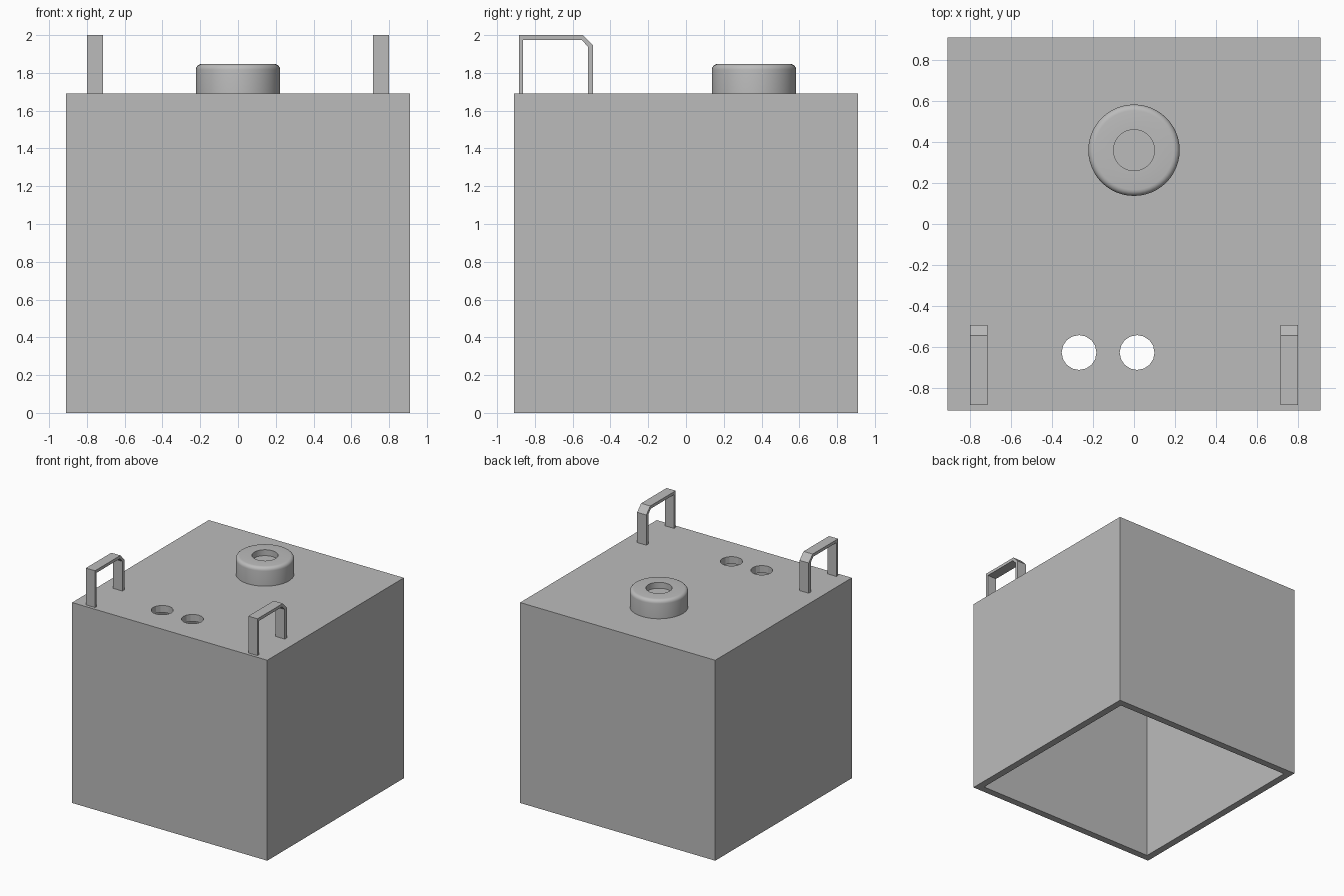
import bpy
import bmesh
import math

cube = bpy.data.objects.get("Cube")
if cube:
    bpy.data.objects.remove(cube, do_unlink=True)

GREY = (0.5, 0.5, 0.5, 1.0)
grey = bpy.data.materials.new("plain grey")
grey.use_nodes = True
grey.diffuse_color = GREY
grey.node_tree.nodes["Principled BSDF"].inputs["Base Color"].default_value = GREY

HALF, TOP, WALL = 0.91, 1.69, 0.06


def finish(name, bm):
    bmesh.ops.recalc_face_normals(bm, faces=bm.faces)
    mesh = bpy.data.meshes.new(name)
    bm.to_mesh(mesh)
    bm.free()
    mesh.materials.append(grey)
    obj = bpy.data.objects.new(name, mesh)
    bpy.context.collection.objects.link(obj)
    return obj


def box(name, half, z0, z1):
    bm = bmesh.new()
    bmesh.ops.create_cube(bm, size=1)
    bmesh.ops.scale(bm, vec=(2 * half, 2 * half, z1 - z0), verts=bm.verts)
    bmesh.ops.translate(bm, vec=(0, 0, (z0 + z1) / 2), verts=bm.verts)
    return finish(name, bm)


def cylinder(name, radius, z0, z1, x, y, sides):
    bm = bmesh.new()
    bmesh.ops.create_cone(bm, cap_ends=True, segments=sides, radius1=radius,
                          radius2=radius, depth=z1 - z0)
    bmesh.ops.translate(bm, vec=(x, y, (z0 + z1) / 2), verts=bm.verts)
    return finish(name, bm)


def cut(obj, cutter):
    """Subtract the cutter, then discard it."""
    cutter.hide_render = True
    mod = obj.modifiers.new("cut", 'BOOLEAN')
    mod.operation, mod.solver, mod.object = 'DIFFERENCE', 'EXACT', cutter
    bpy.context.view_layer.objects.active = obj
    bpy.ops.object.modifier_apply(modifier=mod.name)
    bpy.data.objects.remove(cutter, do_unlink=True)


# Hollow box, open underneath, with two round holes in its top
body = box("box_shell", HALF, 0, TOP)
cut(body, box("cavity_cutter", HALF - WALL, -0.1, TOP - WALL))
for x in (-0.268, 0.015):
    cut(body, cylinder("hole_cutter", 0.085, TOP - 0.2, TOP + 0.1, x, -0.627, 16))

# Round cap with a softened rim and a shallow recess, made as a lathe profile
R, CAP_TOP, BORE, ROUND = 0.223, 1.847, 0.1, 0.03
profile = [(0, TOP), (R, TOP)]
for i in range(6):
    a = math.radians(18 * i)
    profile.append((R - ROUND + ROUND * math.cos(a),
                    CAP_TOP - ROUND + ROUND * math.sin(a)))
profile += [(BORE, CAP_TOP), (BORE, CAP_TOP - 0.05), (0, CAP_TOP - 0.05)]
bm = bmesh.new()
verts = [bm.verts.new((r, 0, z)) for r, z in profile]
edges = [bm.edges.new(pair) for pair in zip(verts, verts[1:])]
bmesh.ops.spin(bm, geom=verts + edges, cent=(0, 0, 0), axis=(0, 0, 1),
               angle=math.tau, steps=48)
bmesh.ops.remove_doubles(bm, verts=bm.verts, dist=0.0005)
bmesh.ops.translate(bm, vec=(0, 0.36, 0), verts=bm.verts)
cap = finish("round_cap", bm)
bpy.ops.object.select_all(action='DESELECT')
cap.select_set(True)
bpy.context.view_layer.objects.active = cap
bpy.ops.object.shade_smooth_by_angle(angle=math.radians(35))

# Pair of flat strap handles, chamfered at the rear top corner (y, z outline)
outer = [(-0.884, TOP), (-0.884, 2.0), (-0.545, 2.0), (-0.492, 1.945), (-0.492, TOP)]
inner = [(-0.862, TOP), (-0.862, 1.975), (-0.553, 1.975), (-0.52, 1.94), (-0.52, TOP)]
for name, x0 in (("right_handle", -0.8), ("left_handle", 0.715)):
    bm = bmesh.new()
    out = [bm.verts.new((x0, y, z)) for y, z in outer]
    inn = [bm.verts.new((x0, y, z)) for y, z in inner]
    strip = [bm.faces.new((out[i], out[i + 1], inn[i + 1], inn[i]))
             for i in range(len(out) - 1)]
    grown = bmesh.ops.extrude_face_region(bm, geom=strip, use_keep_orig=True)
    moved = [v for v in grown["geom"] if isinstance(v, bmesh.types.BMVert)]
    bmesh.ops.translate(bm, vec=(0.085, 0, 0), verts=moved)
    finish(name, bm)
